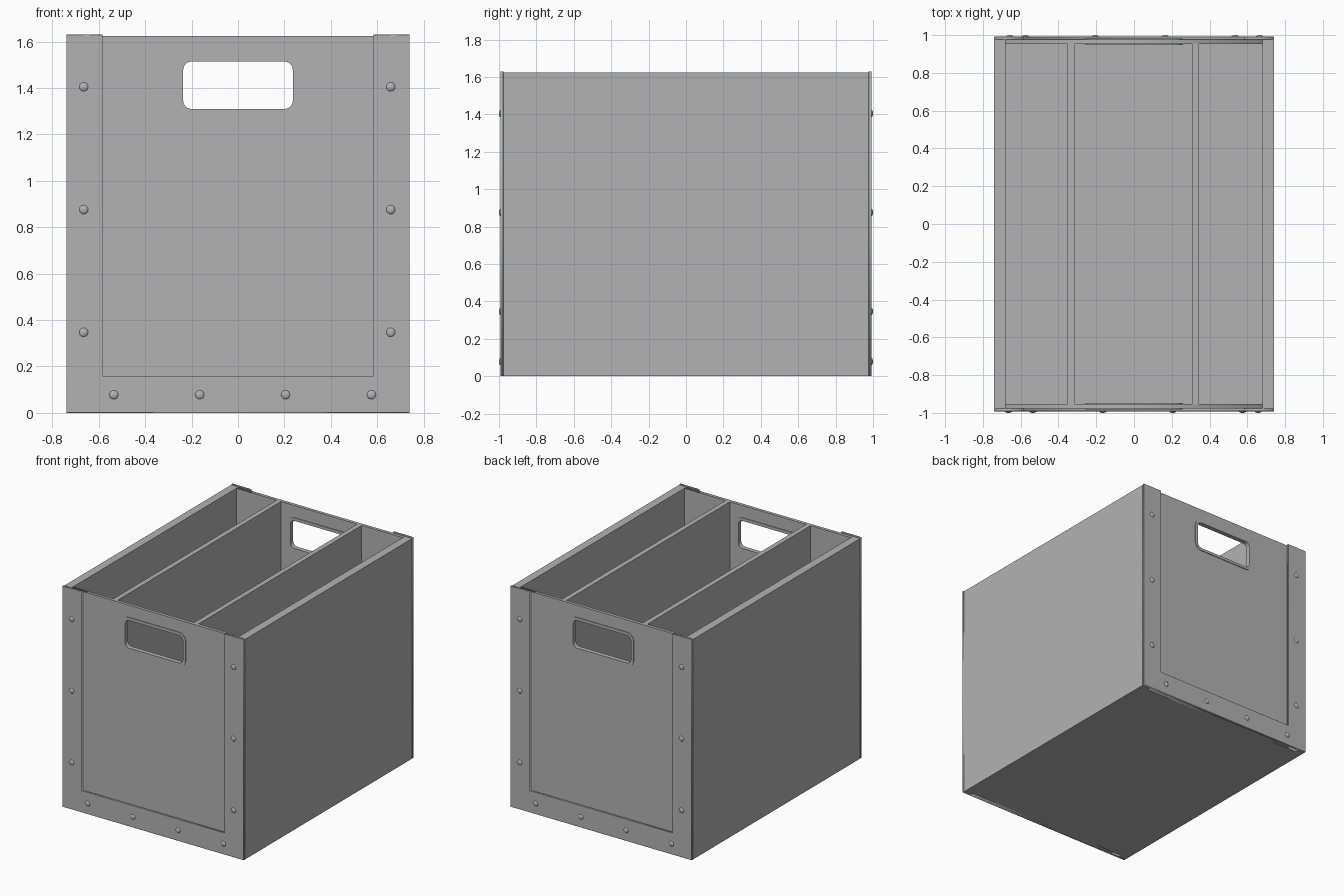
import bpy
from math import pi, sin, cos

if "Cube" in bpy.data.objects:
    bpy.data.objects.remove(bpy.data.objects["Cube"])

W, H, T = 0.74, 1.625, 0.06      # half width, height, wall thickness


def box(name, lo, hi):
    c = [(a + b) / 2 for a, b in zip(lo, hi)]
    bpy.ops.mesh.primitive_cube_add(size=1, location=c)
    o = bpy.context.object
    o.name = name
    o.scale = [b - a for a, b in zip(lo, hi)]
    return o


def round_rect(hw, z0, z1, r, seg=6):
    pts = []
    centres = [(hw - r, z1 - r), (r - hw, z1 - r), (r - hw, z0 + r), (hw - r, z0 + r)]
    for q, (cx, cz) in enumerate(centres):
        for i in range(seg + 1):
            a = (q + i / seg) * pi / 2
            pts.append((cx + r * cos(a), cz + r * sin(a)))
    return pts


def plate(name, outlines, y0, y1, bevel=0.0):
    """Flat plate in the xz plane; a second outline becomes a hole."""
    cu = bpy.data.curves.new(name, 'CURVE')
    cu.dimensions, cu.fill_mode = '2D', 'BOTH'
    cu.extrude = abs(y1 - y0) / 2 - bevel
    cu.bevel_depth, cu.bevel_resolution, cu.offset = bevel, 2, -bevel
    for pts in outlines:
        s = cu.splines.new('POLY')
        s.points.add(len(pts) - 1)
        for p, (x, z) in zip(s.points, pts):
            p.co = (x, z, 0, 1)
        s.use_cyclic_u = True
    o = bpy.data.objects.new(name, cu)
    bpy.context.collection.objects.link(o)
    o.location.y = (y0 + y1) / 2
    o.rotation_euler.x = pi / 2
    bpy.ops.object.select_all(action='DESELECT')
    o.select_set(True)
    bpy.context.view_layer.objects.active = o
    bpy.ops.object.convert(target='MESH')
    return bpy.context.object


def rivet(x, z):
    bpy.ops.mesh.primitive_uv_sphere_add(segments=16, ring_count=8, radius=0.02,
                                         location=(x, -0.99, z), rotation=(pi / 2, 0, 0))
    o = bpy.context.object
    o.name = "rivet"
    o.scale.z = 0.5
    bpy.ops.object.shade_smooth()
    return o


# side walls, floor and dividers
for name, s in (("left_wall", -1), ("right_wall", 1)):
    xs = sorted((s * W, s * (W - T)))
    box(name, (xs[0], -0.976, 0), (xs[1], 0.976, H))
box("floor", (-W + T, -0.952, 0), (W - T, 0.952, T))
for name, x in (("left_divider", -0.333), ("right_divider", 0.326)):
    box(name, (x - 0.018, -0.952, T), (x + 0.018, 0.952, H))

# front end: panel with hand hole, hole rim, riveted U-shaped flange
hole = round_rect(0.236, 1.31, 1.514, 0.035)
rim = round_rect(0.258, 1.29, 1.536, 0.055)
iw = W - T
panel = [(-iw, 0), (iw, 0), (iw, H), (-iw, H)]
flange = [(-W, 0), (W, 0), (W, 1.63), (0.583, 1.63), (0.583, 0.16),
          (-0.583, 0.16), (-0.583, 1.63), (-W, 1.63)]
end = [plate("end_panel", [panel, rim], -0.976, -0.952),
       plate("handle_rim", [rim, hole], -0.981, -0.947),
       plate("metal_flange", [flange], -0.992, -0.976, 0.003)]
end += [rivet(x, z) for x in (-0.665, 0.658) for z in (0.347, 0.876, 1.405)]
end += [rivet(-0.535 + 0.37 * i, 0.078) for i in range(4)]

# back end: the front end turned half way round
pivot = bpy.data.objects.new("turn_pivot", None)
bpy.context.collection.objects.link(pivot)
pivot.rotation_euler.z = pi
pivot.hide_render = True
for o in end:
    d = o.copy()
    d.name = "back_" + o.name.split(".")[0]
    d.parent = pivot
    bpy.context.collection.objects.link(d)

# dark grey paint on every part
grey = bpy.data.materials.new("dark_grey")
grey.diffuse_color = (0.45, 0.45, 0.45, 1)
grey.use_nodes = True
grey.node_tree.nodes["Principled BSDF"].inputs["Base Color"].default_value = grey.diffuse_color
for m in bpy.data.meshes:
    m.materials.clear()
    m.materials.append(grey)
